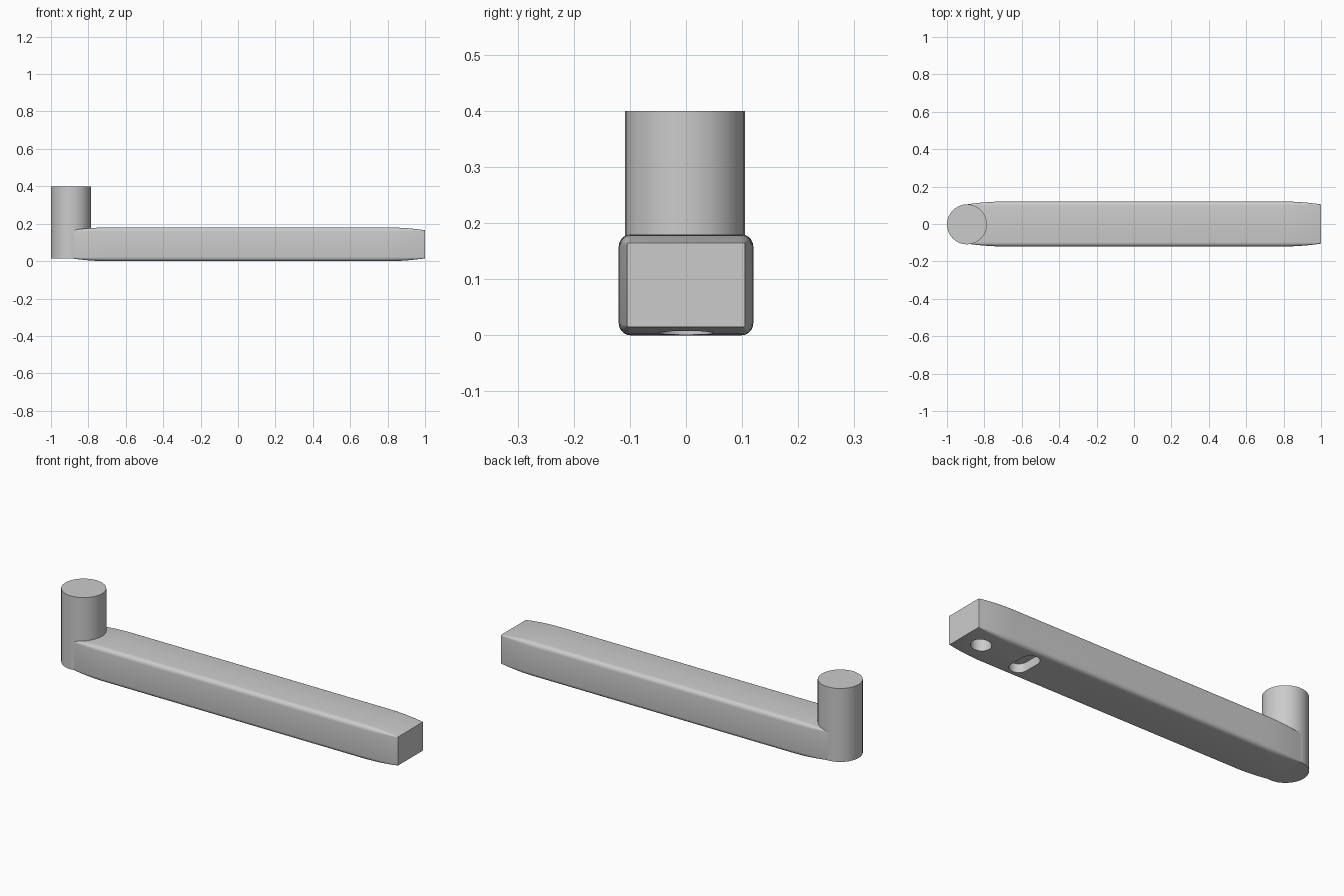
import bpy, bmesh, math

if "Cube" in bpy.data.objects:
    bpy.data.objects.remove(bpy.data.objects["Cube"], do_unlink=True)

grey = bpy.data.materials.new("plain grey")
grey.use_nodes = True
GREY = (0.6, 0.6, 0.6, 1)
grey.diffuse_color = GREY
grey.node_tree.nodes["Principled BSDF"].inputs["Base Color"].default_value = GREY


def make_object(name, bm):
    bmesh.ops.recalc_face_normals(bm, faces=bm.faces)
    mesh = bpy.data.meshes.new(name)
    bm.to_mesh(mesh)
    bm.free()
    mesh.materials.append(grey)
    obj = bpy.data.objects.new(name, mesh)
    bpy.context.collection.objects.link(obj)
    return obj


def loft(name, rings):
    """Skin a list of equal closed rings and cap both ends."""
    bm = bmesh.new()
    loops = [[bm.verts.new(p) for p in ring] for ring in rings]
    for a, b in zip(loops, loops[1:]):
        for i in range(len(a)):
            j = (i + 1) % len(a)
            bm.faces.new((a[i], a[j], b[j], b[i]))
    bm.faces.new(loops[0])
    bm.faces.new(loops[-1])
    return make_object(name, bm)


def rounded_section(x, half_w, half_h, r, steps=5):
    """Rounded rectangle across the arm at position x."""
    ring = []
    for k, (sy, sz) in enumerate(((1, 1), (-1, 1), (-1, -1), (1, -1))):
        for s in range(steps + 1):
            a = math.pi / 2 * (k + s / steps)
            ring.append((x, sy * (half_w - r) + r * math.cos(a),
                         0.09 + sz * (half_h - r) + r * math.sin(a)))
    return ring


def slot(x, r, half_len, z0, z1, steps=16, y=0):
    """Upright prism with a round or stadium outline, long across the arm."""
    outline = []
    for k in (0, 1):
        for s in range(steps + (1 if half_len else 0)):
            a = math.pi * (k + s / steps)
            outline.append((x + r * math.cos(a),
                            y + r * math.sin(a) + (half_len if k == 0 else -half_len)))
    return [[(px, py, z) for px, py in outline] for z in (z0, z1)]


def shade(obj):
    bpy.ops.object.select_all(action='DESELECT')
    obj.select_set(True)
    bpy.context.view_layer.objects.active = obj
    bpy.ops.object.shade_smooth_by_angle(angle=math.radians(30))


# Arm: rounded bar whose two ends narrow in a gentle curve
LEFT, RIGHT, TAPER, STEPS = -0.893, 1.0, 0.2, 8
stations = [(LEFT + TAPER * (1 - i / STEPS), i / STEPS) for i in range(STEPS, -1, -1)]
stations += [(RIGHT - TAPER * (1 - i / STEPS), i / STEPS) for i in range(STEPS + 1)]
arm = loft("arm", [rounded_section(x, 0.12 - 0.015 * t * t, 0.09 - 0.015 * t * t,
                                   0.022 - 0.019 * t * t) for x, t in stations])

# Underside mounting recesses: round hole and shallow slot
for x, r, half_len, depth in ((0.9, 0.048, 0, 0.1), (0.645, 0.045, 0.04, 0.045)):
    cutter = loft("recess_cutter", slot(x, r, half_len, -0.05, depth))
    cut = arm.modifiers.new("recess", 'BOOLEAN')
    cut.operation = 'DIFFERENCE'
    cut.solver = 'EXACT'
    cut.object = cutter
    bpy.context.view_layer.objects.active = arm
    bpy.ops.object.modifier_apply(modifier=cut.name)
    bpy.data.objects.remove(cutter, do_unlink=True)
shade(arm)

# Knob: upright round grip at the end of the arm
knob = loft("knob", slot(LEFT, 0.107, 0, 0.015, 0.4, y=-0.002))
shade(knob)
